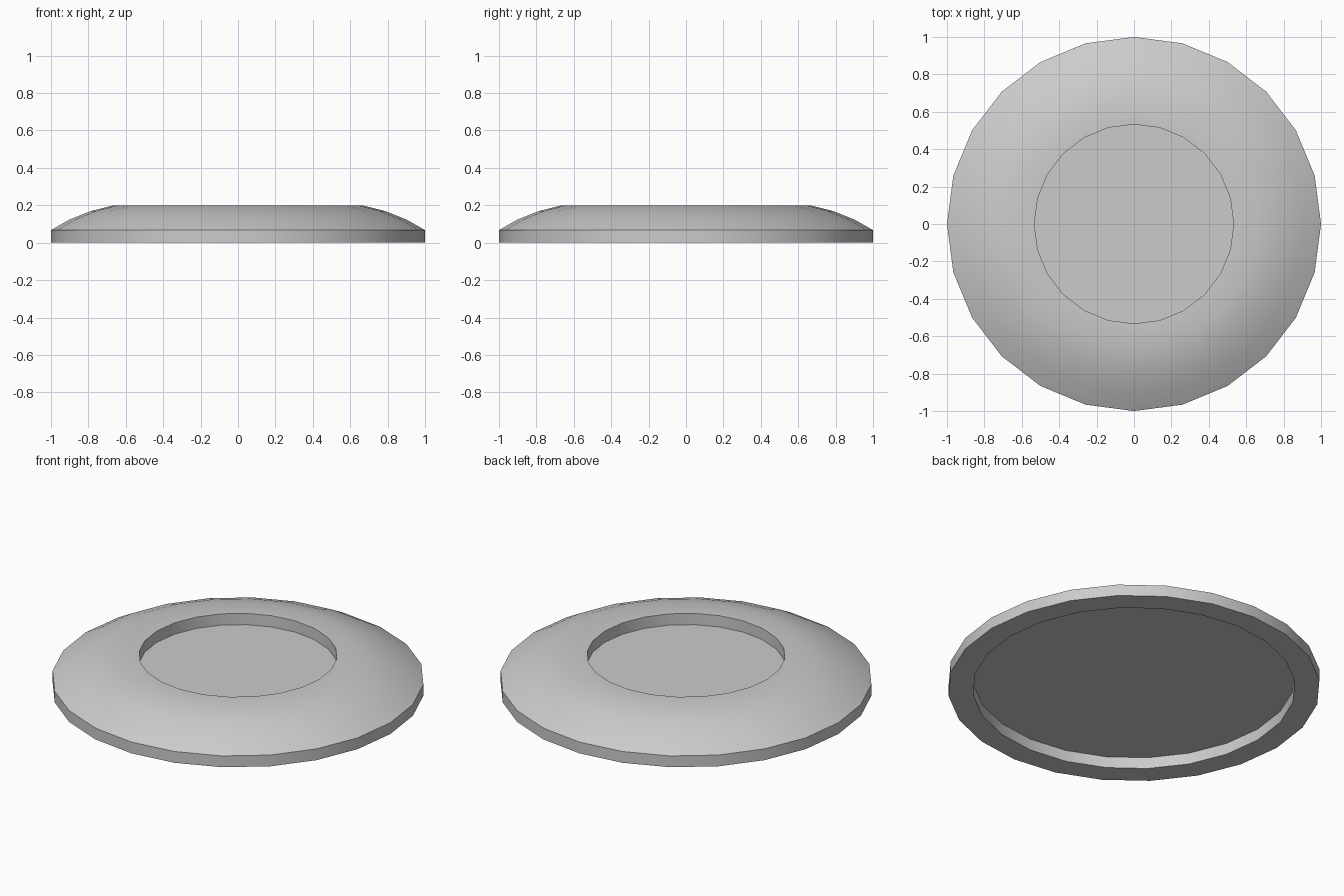
import bpy, bmesh, math

if "Cube" in bpy.data.objects:
    bpy.data.objects.remove(bpy.data.objects["Cube"])

SIDES = 24

# Half profile (radius, height) from the underside hollow round to the top recess
profile = [
    (0.867, 0.067), (0.867, 0.0),               # underside hollow wall
    (1.0, 0.0), (1.0, 0.067),                   # outer rim
    (0.90, 0.124), (0.785, 0.17), (0.663, 0.2), # domed shoulder
    (0.533, 0.2), (0.533, 0.133),               # flat top ring and recess wall
]

bm = bmesh.new()
rings = []
for r, z in profile:
    rings.append([bm.verts.new((r * math.cos(2 * math.pi * i / SIDES),
                                r * math.sin(2 * math.pi * i / SIDES), z))
                  for i in range(SIDES)])

# Skin neighbouring rings
for a, b in zip(rings, rings[1:]):
    for i in range(SIDES):
        j = (i + 1) % SIDES
        bm.faces.new((a[i], a[j], b[j], b[i]))

# Floors of the two recesses
bm.faces.new(rings[-1])
bm.faces.new(rings[0][::-1])
bmesh.ops.recalc_face_normals(bm, faces=bm.faces)

mesh = bpy.data.meshes.new("round_base")
bm.to_mesh(mesh)
bm.free()
base = bpy.data.objects.new("round_base", mesh)
bpy.context.collection.objects.link(base)

# Smooth sides with crisp rims
bpy.context.view_layer.objects.active = base
base.select_set(True)
bpy.ops.object.shade_smooth_by_angle(angle=math.radians(28))
